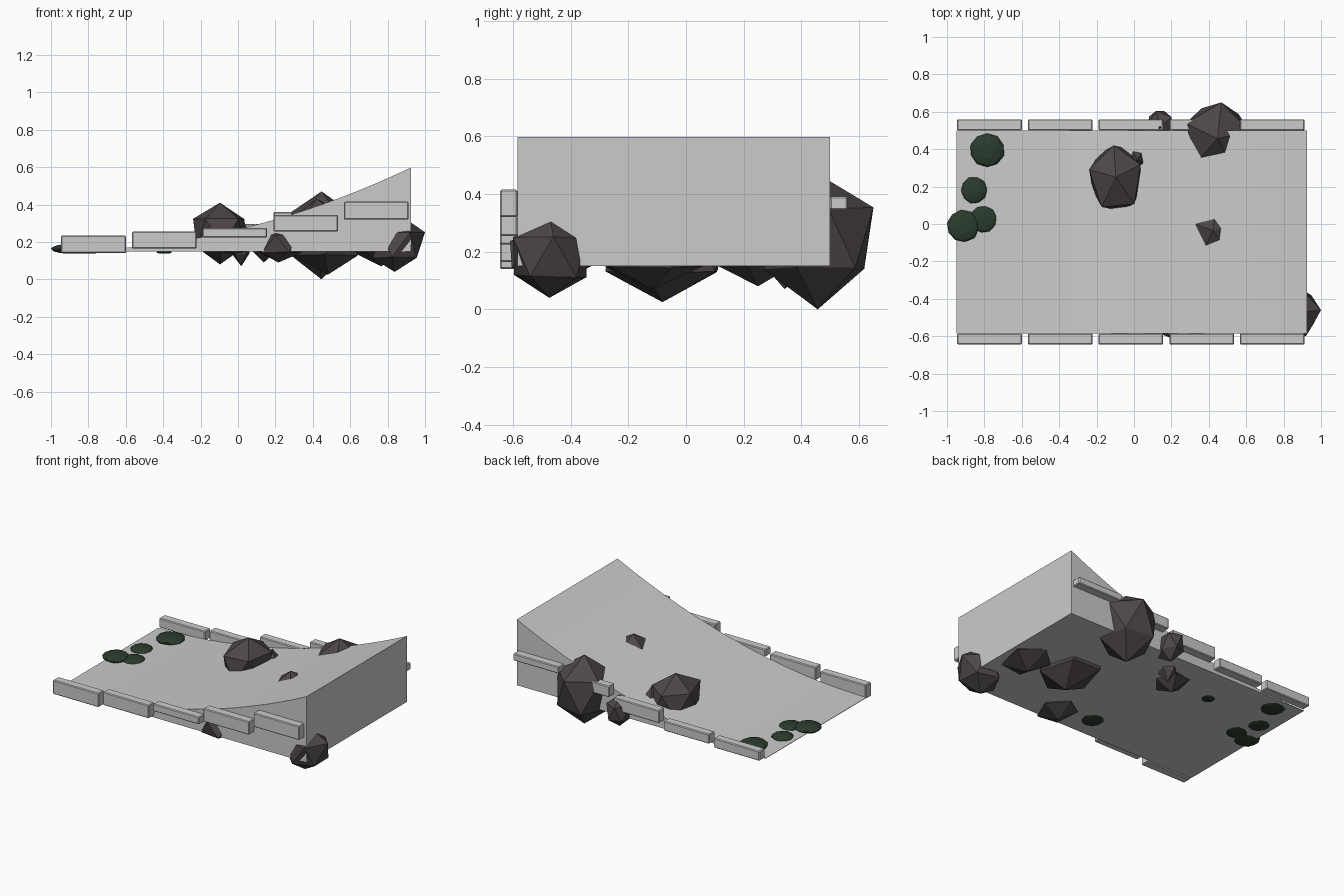
import bpy
import bmesh
import random
from mathutils import Matrix, Vector

random.seed(4)
if "Cube" in bpy.data.objects:
    bpy.data.objects.remove(bpy.data.objects["Cube"], do_unlink=True)


def material(name, rgb):
    mat = bpy.data.materials.new(name)
    mat.use_nodes = True
    mat.diffuse_color = (*rgb, 1)
    mat.node_tree.nodes["Principled BSDF"].inputs["Base Color"].default_value = (*rgb, 1)
    return mat


concrete = material("light grey concrete", (0.6, 0.6, 0.6))
stone = material("dark brown stone", (0.075, 0.063, 0.063))
leaf = material("dark green leaf", (0.024, 0.045, 0.027))


def finish(name, bm, mat):
    bmesh.ops.recalc_face_normals(bm, faces=bm.faces)
    mesh = bpy.data.meshes.new(name)
    bm.to_mesh(mesh)
    bm.free()
    mesh.materials.append(mat)
    obj = bpy.data.objects.new(name, mesh)
    bpy.context.collection.objects.link(obj)
    return obj


def box(name, lo, hi, mat):
    lo, hi = Vector(lo), Vector(hi)
    bm = bmesh.new()
    bmesh.ops.create_cube(bm, size=1)
    for v in bm.verts:
        v.co = (lo + hi) / 2 + v.co * (hi - lo)
    bmesh.ops.bevel(bm, geom=bm.edges[:], offset=0.005, segments=1, affect='EDGES')
    return finish(name, bm, mat)


def lump(name, lo, hi, mat, spin=0, lean=(0, 0), detail=1, rough=0.07):
    """Faceted ball, roughened and fitted between two corners."""
    lo, hi = Vector(lo), Vector(hi)
    bm = bmesh.new()
    bmesh.ops.create_icosphere(bm, subdivisions=detail, radius=1)
    bmesh.ops.rotate(bm, verts=bm.verts, cent=(0, 0, 0), matrix=Matrix.Rotation(spin, 3, 'Z'))
    for v in bm.verts:
        v.co *= 1 + random.uniform(-rough, rough)
        v.co.x += lean[0] * v.co.z
        v.co.y += lean[1] * v.co.z
    for i in range(3):
        low = min(v.co[i] for v in bm.verts)
        span = max(v.co[i] for v in bm.verts) - low
        for v in bm.verts:
            v.co[i] = lo[i] + (v.co[i] - low) / span * (hi[i] - lo[i])
    return finish(name, bm, mat)


# Ramp: a concave curve extruded across the width
BASE, START, LENGTH, RISE, STEPS = 0.15, -0.95, 1.875, 0.445, 20
FRONT, BACK = -0.585, 0.5
bm = bmesh.new()
outline = [bm.verts.new((START + LENGTH, FRONT, BASE))]
for i in range(STEPS, -1, -1):
    t = i / STEPS
    outline.append(bm.verts.new((START + LENGTH * t, FRONT, BASE + 0.003 + RISE * t * t)))
outline.append(bm.verts.new((START, FRONT, BASE)))
side = bm.faces.new(outline)
grown = bmesh.ops.extrude_face_region(bm, geom=[side], use_keep_orig=True)
bmesh.ops.translate(bm, vec=(0, BACK - FRONT, 0),
                    verts=[e for e in grown["geom"] if isinstance(e, bmesh.types.BMVert)])
ramp = finish("ramp", bm, concrete)
bpy.context.view_layer.objects.active = ramp
ramp.select_set(True)
bpy.ops.object.shade_smooth_by_angle(angle=0.3)
ramp.select_set(False)

# Kerb blocks stepping up both sides
front_heights = [(0.14, 0.235), (0.165, 0.255), (0.225, 0.275), (0.255, 0.345), (0.32, 0.415)]
back_heights = [(0.155, 0.22), (0.17, 0.235), (0.21, 0.295), (0.285, 0.36), (0.345, 0.392)]
for i in range(5):
    x = -0.945 + 0.378 * i
    for label, y, heights in (("front", FRONT - 0.06, front_heights), ("back", BACK, back_heights)):
        low, high = heights[i]
        box(f"{label}_kerb_{i + 1}", (x, y, low), (x + 0.345, y + 0.06, high), concrete)

# Rocks poking through the ramp
lump("ramp_rock", (-0.24, 0.075, 0.08), (0.035, 0.42, 0.41), stone, 0.4)
lump("ramp_pebble", (-0.03, 0.28, 0.07), (0.065, 0.41, 0.33), stone, 0.9)
lump("back_boulder", (0.27, 0.27, 0), (0.62, 0.65, 0.47), stone, 0.2)
lump("back_pebble", (0.07, 0.42, 0.09), (0.21, 0.605, 0.3), stone, 0.6)
lump("buried_rock", (0.27, -0.28, 0.025), (0.64, 0.16, 0.43), stone, 0.3, (-0.15, 0.1))
lump("underside_rock", (0.62, -0.3, 0.07), (0.9, 0.06, 0.35), stone, 1.0)
lump("corner_rock", (0.72, -0.6, 0.04), (1.0, -0.345, 0.335), stone, 0.1, (0.15, 0))
lump("front_rock", (0.1, -0.61, 0.09), (0.34, -0.33, 0.29), stone, 0.8)

# Low bushes on the flat end, and sunken ones below: centre x, y, radius
bushes = [(-0.785, 0.395, 0.09), (-0.855, 0.18, 0.07), (-0.915, -0.01, 0.085),
          (-0.805, 0.025, 0.07), (-0.025, -0.43, 0.08), (-0.395, 0.24, 0.04)]
for i, (x, y, r) in enumerate(bushes):
    lump(f"bush_{i + 1}", (x - r, y - r, 0.137), (x + r, y + r, 0.12 + 0.8 * r),
         leaf, i, detail=2, rough=0.03)
